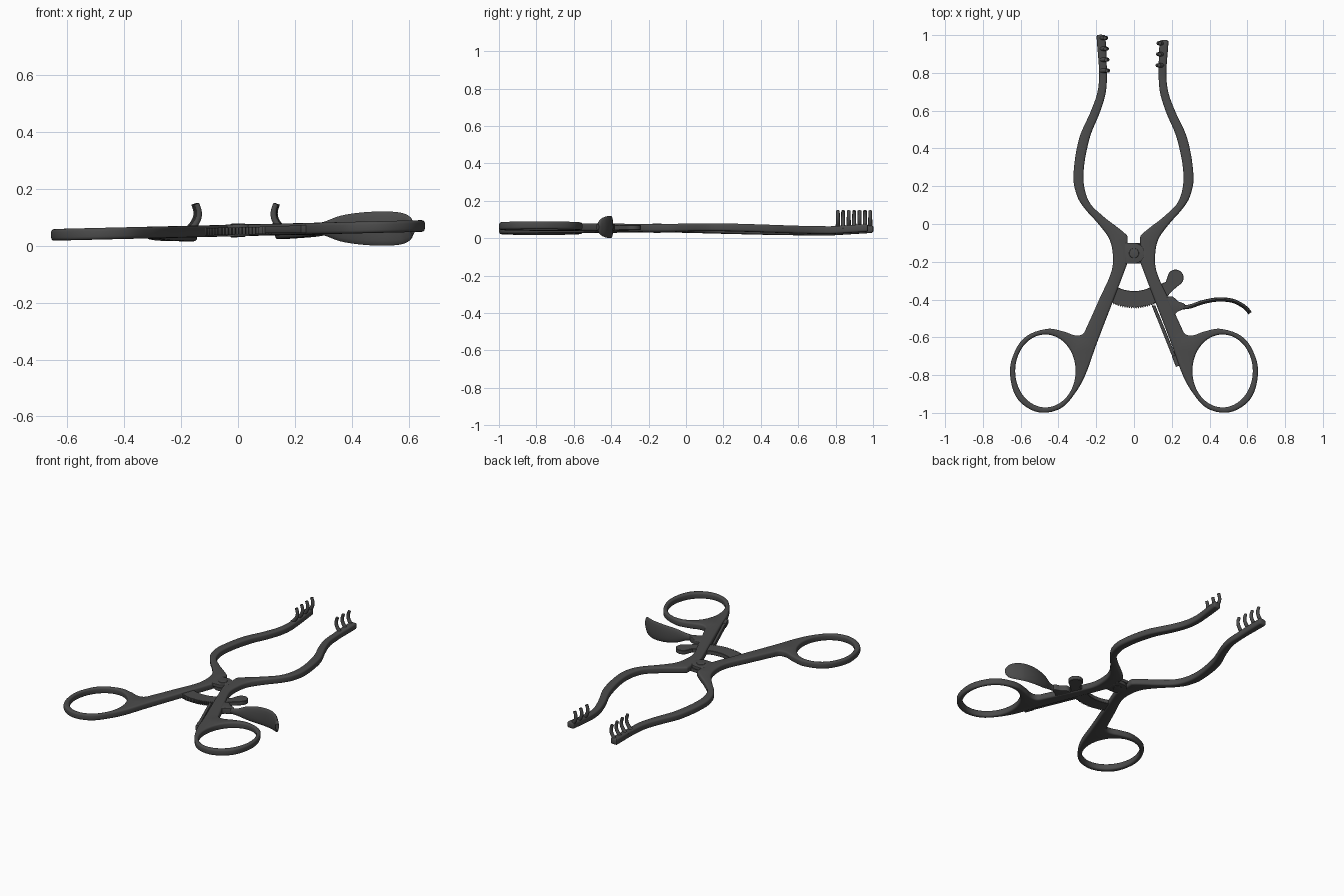
import bpy, bmesh, math
from mathutils import Vector
from mathutils.geometry import interpolate_bezier

if "Cube" in bpy.data.objects:
    bpy.data.objects.remove(bpy.data.objects["Cube"])

steel = bpy.data.materials.new("dark_steel")
steel.diffuse_color = (.07, .07, .07, 1)
steel.use_nodes = True
steel.node_tree.nodes["Principled BSDF"].inputs["Base Color"].default_value = steel.diffuse_color


def mid_z(x, y):
    """Mid height: slight roll across x, jaws dip and rise again at the tip."""
    if y < 0:
        dip = 0
    elif y < 0.78:
        dip = -0.007 * (1 - math.cos(math.pi * y / 0.78))
    else:
        dip = -0.014 * (1 - (y - 0.78) / 0.22)
    return 0.0535 + 0.024 * x + dip


def smooth(pts, closed=True, n=6):
    """Smooth line through the points, without overshoot."""
    p = [Vector(q).to_3d() for q in pts]
    m = len(p)

    def at(i):
        return p[i % m] if closed else p[max(0, min(m - 1, i))]
    out = []
    for i in range(m if closed else m - 1):
        a, b = at(i), at(i + 1)
        d = (b - a).length / 3
        ta = (b - at(i - 1)).normalized() * d
        tb = (at(i + 2) - a).normalized() * d
        out += interpolate_bezier(a, a + ta, b - tb, b, n + 1)[:-1]
    if not closed:
        out.append(p[-1])
    return out


def finish(name, bm):
    bmesh.ops.recalc_face_normals(bm, faces=bm.faces)
    me = bpy.data.meshes.new(name)
    bm.to_mesh(me)
    bm.free()
    me.materials.append(steel)
    ob = bpy.data.objects.new(name, me)
    bpy.context.collection.objects.link(ob)
    bpy.ops.object.select_all(action='DESELECT')
    ob.select_set(True)
    bpy.context.view_layer.objects.active = ob
    bpy.ops.object.shade_smooth_by_angle(angle=math.radians(40))
    return ob


def plate(name, loops, h, b, dz=0.0, steps=3):
    """Flat part with rounded rim; first loop is the outline, others are holes."""
    bm = bmesh.new()
    quarter = [math.pi / 2 * k / steps for k in range(steps + 1)]
    layers = [(b * (1 - math.sin(t)), -h + b * (1 - math.cos(t))) for t in quarter]
    layers += [(i, -z) for i, z in reversed(layers)]
    caps = ([], [])
    for k, loop in enumerate(loops):
        pts = [Vector((q[0], q[1])) for q in loop]
        n = len(pts)
        area = sum(pts[i - 1].cross(pts[i]) for i in range(n))
        if (area > 0) != (k == 0):
            pts.reverse()
        rings = []
        for inset, z in layers:
            ring = []
            for i, q in enumerate(pts):
                e1 = (q - pts[i - 1]).normalized()
                e2 = (pts[(i + 1) % n] - q).normalized()
                t = (e1 + e2).normalized()
                c = q + Vector((-t.y, t.x)) * inset
                ring.append(bm.verts.new((c.x, c.y, mid_z(c.x, c.y) + z + dz)))
            rings.append(ring)
        for r0, r1 in zip(rings, rings[1:]):
            for i in range(n):
                bm.faces.new((r0[i - 1], r0[i], r1[i], r1[i - 1]))
        for cap, ring in zip(caps, (rings[0], rings[-1])):
            cap += [bm.edges.get((ring[i - 1], ring[i])) for i in range(n)]
    for cap in caps:
        bmesh.ops.triangle_fill(bm, edges=cap, use_beauty=True)
    return finish(name, bm)


def circle(cx, cy, rx, ry, a0=0, a1=360, n=48):
    full = a1 - a0 == 360
    ang = [math.radians(a0 + (a1 - a0) * i / (n if full else n - 1)) for i in range(n)]
    return [(cx + rx * math.cos(a), cy + ry * math.sin(a)) for a in ang]


# Arm outlines: inner edge down, round the finger ring, outer edge up
def arm(name, s, tip):
    inner = [(.137, .8), (.143, .7), (.172, .6), (.232, .45), (.265, .25),
             (.237, .12), (.155, .035), (.09, -.015), (.037, -.06), (.033, -.075),
             (.034, -.12), (.034, -.2), (.045, -.235), (.108, -.4), (.2, -.64)]
    ring = [(.258, -.8), (.31, -.893), (.38, -.971), (.47, -.999), (.55, -.981),
            (.622, -.918), (.655, -.81), (.645, -.71), (.58, -.602), (.46, -.555),
            (.37, -.57), (.31, -.59), (.272, -.583), (.25, -.545)]
    outer = [(.18, -.39), (.122, -.26), (.111, -.18), (.128, -.085), (.183, -.005),
             (.262, .085), (.3, .15), (.318, .25), (.287, .45), (.222, .6),
             (.187, .7), (.178, .8)]
    end = [(.19, tip - .01), (.186, tip), (.148, tip), (.143, tip - .01)]

    def place(pts):
        return [(s * p[0] - 0.007 * max(0, p[1] + .15), p[1]) for p in pts]
    plate(name, [place(smooth(inner + ring + outer + end)),
                 place(circle(.469, -.778, .16, .193, n=64))], .0205, .011)


def prong(name, s, y):
    x = s * (.158 + .05 * (y - .8)) - 0.007 * (y + .15)
    path = [(-.012, .045), (.01, .068), (.026, .095), (.028, .121), (.02, .147)]
    cu = bpy.data.curves.new(name, 'CURVE')
    cu.dimensions = '3D'
    cu.bevel_depth = .0115
    cu.bevel_resolution = 3
    cu.use_fill_caps = True
    cu.materials.append(steel)
    pts = smooth([(x - s * d, y, z) for d, z in path], closed=False, n=4)
    sp = cu.splines.new('POLY')
    sp.points.add(len(pts) - 1)
    for i, q in enumerate(pts):
        sp.points[i].co = (*q, 1)
        sp.points[i].radius = 1.05 - .2 * i / (len(pts) - 1)
    sp.use_smooth = True
    bpy.context.collection.objects.link(bpy.data.objects.new(name, cu))


arm("left_arm", -1, 1.0)
arm("right_arm", 1, .972)
for i, y in enumerate((.985, .928, .87, .812)):
    prong(f"left_prong_{i + 1}", -1, y)
for i, y in enumerate((.957, .899, .84)):
    prong(f"right_prong_{i + 1}", 1, y)

# Pivot: interleaved hinge leaves and a screw
leaf = circle(0, -.155, .055, .055, -90, 90, 24)
plate("upper_hinge_leaf", [leaf + [(-.045, -.1), (-.045, -.21)]], .0105, .003, .0105)
plate("lower_hinge_leaf", [[(-x, y) for x, y in leaf] + [(.045, -.1), (.045, -.21)]],
      .0105, .003, -.0105)
plate("pivot_screw", [circle(0, -.155, .026, .026, n=24)], .024, .003)


# Ratchet: arc about the pivot with teeth outside and a rounded thumb end
def polar(r, deg):
    a = math.radians(deg)
    return (r * math.cos(a), -.155 + r * math.sin(a))


bar = []
for i in range(27):
    a = -118 + 2.4 * i
    bar += [polar(.283, a), polar(.293, a + 1.8)]
bar += [polar(.285, -49), polar(.285, -42)]
bar += circle(*polar(.255, -30.5), .043, .043, -60, 150, 20)
bar += [polar(.226, -42), polar(.215, -50)]
bar += [polar(.2, -55 - 4 * i) for i in range(16)]
plate("ratchet_bar", [bar], .013, .002, -.002, 1)

# Release lever: lug, then a broad curved thumb blade (x, y, half height)
plate("lever_lug", [smooth([(.155, -.40), (.18, -.385), (.205, -.385), (.235, -.41),
                            (.27, -.425), (.265, -.447), (.23, -.465), (.195, -.495),
                            (.18, -.475)], n=3)], .019, .004)
spine = smooth([(.21, -.43, .018), (.25, -.44, .019), (.295, -.437, .022),
                (.36, -.415, .045), (.44, -.4, .057), (.52, -.406, .06),
                (.575, -.432, .055), (.603, -.457, .042), (.614, -.472, .02)], False, 5)
bm = bmesh.new()
rings = []
for i, q in enumerate(spine):
    t = (spine[min(i + 1, len(spine) - 1)] - spine[max(i - 1, 0)]).to_2d().normalized()
    ring = []
    for k in range(16):
        a = math.tau * k / 16
        w = .011 * math.cos(a)
        ring.append(bm.verts.new((q.x - t.y * w, q.y + t.x * w, .06 + q.z * math.sin(a))))
    rings.append(ring)
for r0, r1 in zip(rings, rings[1:]):
    for k in range(16):
        bm.faces.new((r0[k - 1], r0[k], r1[k], r1[k - 1]))
bm.faces.new(rings[0])
bm.faces.new(rings[-1])
finish("lever_blade", bm)

# Leaf spring along the inside of the right handle, with its fixing block
plate("leaf_spring", [[(.094, -.432), (.113, -.432), (.228, -.715), (.21, -.72)]],
      .012, .002, 0, 1)
plate("spring_block", [[(.2, -.70), (.235, -.69), (.25, -.745), (.222, -.757)]],
      .014, .002, 0, 1)
